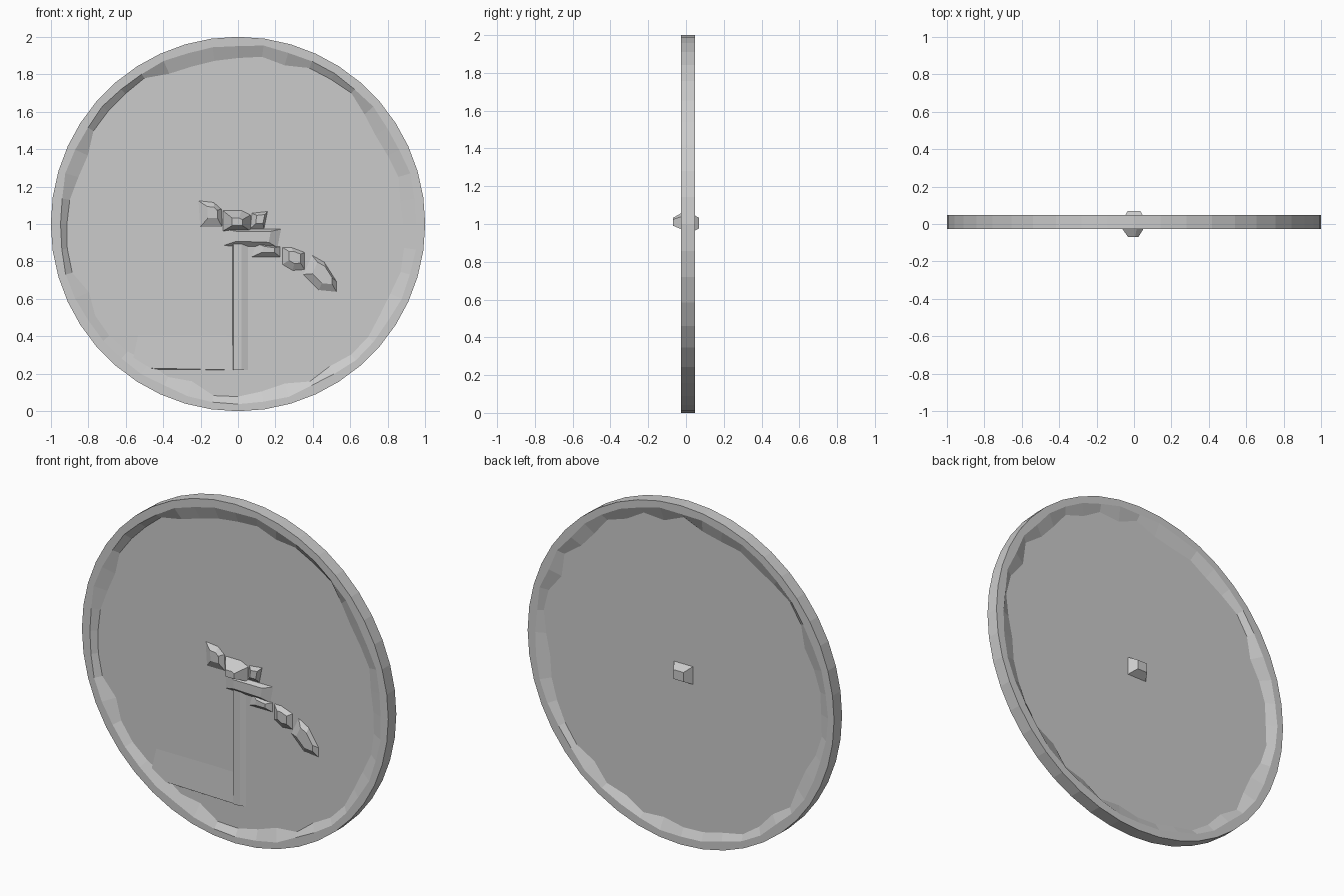
import bpy, bmesh, math, random
from mathutils import Vector

if "Cube" in bpy.data.objects:
    bpy.data.objects.remove(bpy.data.objects["Cube"])

random.seed(4)
N = 44            # sides of the clock
CZ = 1.0          # height of the centre
FACE_Y, BACK_Y = 0.0, 0.024


def finish(name, bm):
    bmesh.ops.recalc_face_normals(bm, faces=bm.faces)
    me = bpy.data.meshes.new(name)
    bm.to_mesh(me)
    bm.free()
    ob = bpy.data.objects.new(name, me)
    bpy.context.collection.objects.link(ob)
    return ob


def lump(name, outline, peak, base_y=FACE_Y + 0.005, shrink=0.4, shift=(0, 0)):
    """Faceted lump: outline in x, z rising to a smaller outline at y = peak."""
    bm = bmesh.new()
    cx = sum(p[0] for p in outline) / len(outline)
    cz = sum(p[1] for p in outline) / len(outline)
    low = [bm.verts.new((x, base_y, z)) for x, z in outline]
    high = [bm.verts.new((cx + shift[0] + (x - cx) * shrink, peak,
                          cz + shift[1] + (z - cz) * shrink)) for x, z in outline]
    bm.faces.new(low)
    bm.faces.new(high)
    for i in range(len(low)):
        j = (i + 1) % len(low)
        bm.faces.new((low[i], low[j], high[j], high[i]))
    return finish(name, bm)


# Clock body: thin dial with a raised, roughly chipped rim on both sides
bm = bmesh.new()
profile = [(0.90, FACE_Y, 0.03), (0.955, -0.027, 0.008), (1.0, -0.027, 0),
           (1.0, 0.048, 0), (0.955, 0.048, 0.008), (0.90, BACK_Y, 0.03)]
rings = []
for r, y, jit in profile:
    ring = []
    for i in range(N):
        a = 2 * math.pi * i / N
        rr = r + random.uniform(-jit, jit)
        ring.append(bm.verts.new((rr * math.cos(a), y, CZ + rr * math.sin(a))))
    rings.append(ring)
for a, b in zip(rings, rings[1:]):
    for i in range(N):
        j = (i + 1) % N
        bm.faces.new((a[i], a[j], b[j], b[i]))
bm.faces.new(rings[0])
bm.faces.new(rings[-1])
finish("clock_body", bm)

# Hub on the front and the back
lump("hub_front", [(-0.085, 0.96), (0.07, 0.96), (0.07, 1.05), (0.02, 1.075), (-0.085, 1.075)],
     -0.07, shrink=0.35, shift=(0.0, -0.01))
lump("hub_back", [(-0.065, 0.95), (0.065, 0.95), (0.065, 1.06), (-0.065, 1.06)],
     0.07, base_y=BACK_Y - 0.005, shrink=0.5)

# Rough slanting hand, in chipped pieces from tail to tip
pieces = [
    [(-0.21, 0.975), (-0.08, 0.975), (-0.085, 1.08), (-0.13, 1.12), (-0.22, 1.13)],
    [(0.06, 0.97), (0.14, 0.97), (0.16, 1.07), (0.07, 1.06)],
    [(-0.09, 0.88), (0.22, 0.87), (0.24, 0.975), (-0.09, 0.975)],
    [(0.065, 0.82), (0.23, 0.82), (0.23, 0.88), (0.09, 0.90)],
    [(0.23, 0.78), (0.29, 0.745), (0.36, 0.75), (0.36, 0.85), (0.28, 0.88), (0.23, 0.88)],
    [(0.34, 0.73), (0.43, 0.64), (0.53, 0.63), (0.53, 0.69), (0.46, 0.80), (0.39, 0.84)],
]
for i, p in enumerate(pieces):
    lump(f"long_hand_{i + 1}", p, -0.026, shrink=0.4 + 0.08 * (i % 3), shift=(0.01, 0.008))

# Low ridge hanging straight down: the other hand
bm = bmesh.new()
ends = [[bm.verts.new((x, y, z)) for x, y in ((-0.03, 0.004), (-0.025, -0.012), (0.02, -0.012), (0.065, 0.004))]
        for z in (0.22, 0.90)]
for i in range(4):
    j = (i + 1) % 4
    bm.faces.new((ends[0][i], ends[0][j], ends[1][j], ends[1][i]))
bm.faces.new(ends[0])
bm.faces.new(ends[1])
finish("short_hand", bm)

# Shallow wedge at the lower left of the dial
bm = bmesh.new()
w = [bm.verts.new(v) for v in ((-0.57, 0.003, 0.225), (0.0, 0.003, 0.22), (0.0, -0.008, 0.22),
                               (-0.57, -0.008, 0.232), (0.0, 0.003, 0.47), (-0.52, 0.003, 0.47))]
for f in ((0, 1, 2, 3), (3, 2, 4, 5), (0, 5, 4, 1), (0, 3, 5), (1, 4, 2)):
    bm.faces.new([w[k] for k in f])
finish("dial_wedge", bm)
